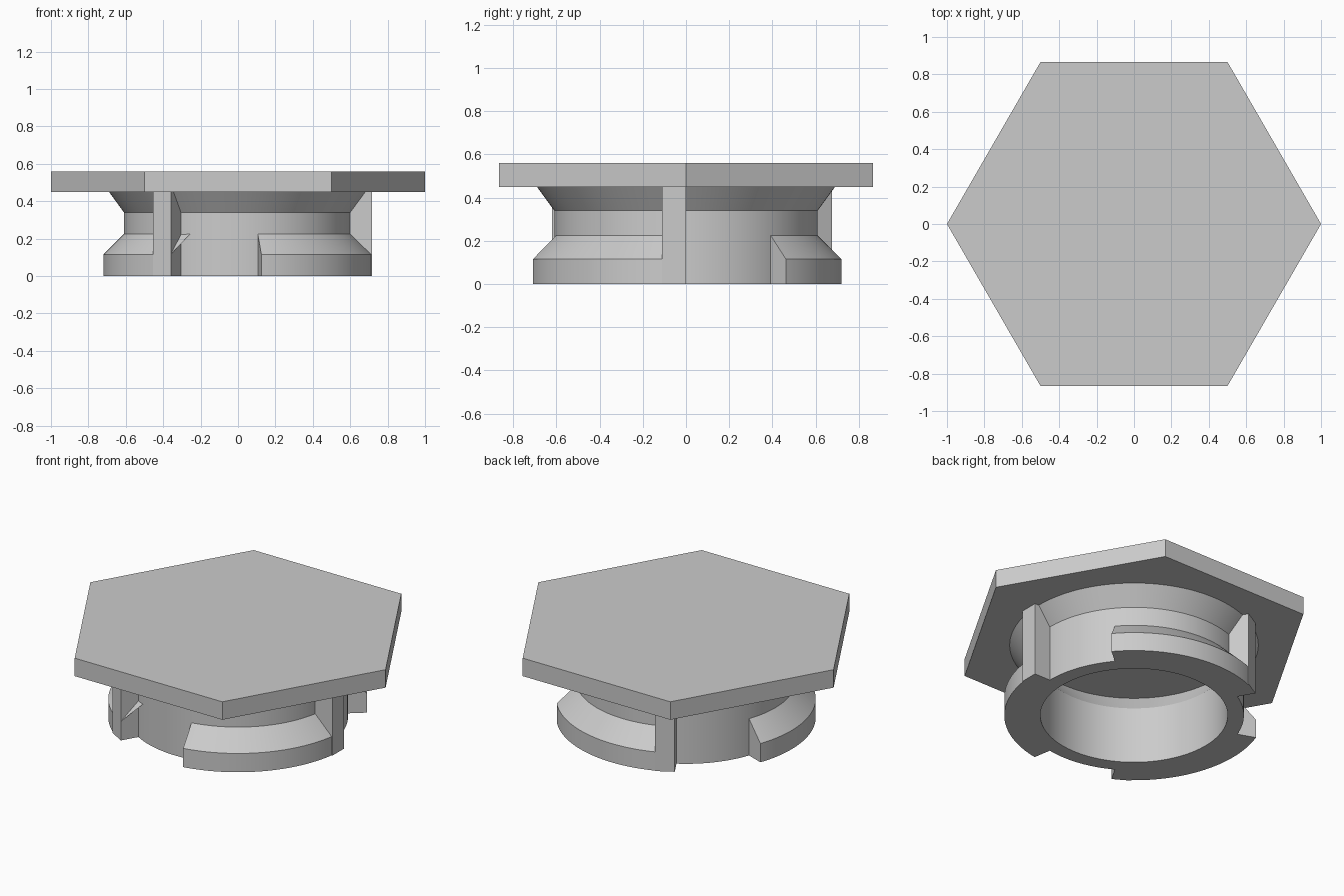
import bpy, bmesh
from math import radians
from mathutils import Matrix, Vector

if "Cube" in bpy.data.objects:
    bpy.data.objects.remove(bpy.data.objects["Cube"])

grey = bpy.data.materials.new("plain_grey")
grey.use_nodes = True
colour = (0.6, 0.6, 0.6, 1)
grey.diffuse_color = colour
grey.node_tree.nodes["Principled BSDF"].inputs["Base Color"].default_value = colour


def finish(name, bm, smooth=False):
    bmesh.ops.remove_doubles(bm, verts=bm.verts, dist=1e-5)
    bmesh.ops.recalc_face_normals(bm, faces=bm.faces)
    mesh = bpy.data.meshes.new(name)
    bm.to_mesh(mesh)
    bm.free()
    mesh.materials.append(grey)
    obj = bpy.data.objects.new(name, mesh)
    bpy.context.collection.objects.link(obj)
    if smooth:
        bpy.ops.object.select_all(action='DESELECT')
        obj.select_set(True)
        bpy.context.view_layer.objects.active = obj
        bpy.ops.object.shade_smooth_by_angle(angle=radians(25))
    return obj


def revolve(name, profile, start, end, steps):
    """Turn a closed (radius, z) profile about z between two angles."""
    bm = bmesh.new()
    full = end - start == 360
    rings = [[bm.verts.new(Matrix.Rotation(radians(start + (end - start) * i / steps), 3, 'Z')
                           @ Vector((r, 0, z))) for r, z in profile]
             for i in range(steps if full else steps + 1)]
    n = len(profile)
    for i in range(steps):
        a, b = rings[i], rings[(i + 1) % len(rings)]
        for j in range(n):
            k = (j + 1) % n
            bm.faces.new((a[j], a[k], b[k], b[j]))
    if not full:
        bm.faces.new(rings[0])
        bm.faces.new(rings[-1])
    return finish(name, bm, True)


def post(name, angle):
    """Upright stop whose inner side follows the flared neck."""
    bm = bmesh.new()
    side = [(0.58, 0), (0.717, 0), (0.717, PLATE_Z), (0.65, PLATE_Z), (0.58, 0.34)]
    face = bm.faces.new([bm.verts.new((x, -0.11, z)) for x, z in side])
    new = bmesh.ops.extrude_face_region(bm, geom=[face])["geom"]
    bmesh.ops.translate(bm, verts=[v for v in new if isinstance(v, bmesh.types.BMVert)],
                        vec=(0, 0.11, 0))
    bmesh.ops.rotate(bm, verts=bm.verts, matrix=Matrix.Rotation(radians(angle), 3, 'Z'))
    return finish(name, bm)


PLATE_Z, TOP_Z = 0.45, 0.56
NECK_R, LUG_R = 0.61, 0.72

# Hexagonal cap plate
bm = bmesh.new()
bmesh.ops.create_cone(bm, cap_ends=True, segments=6, radius1=1, radius2=1, depth=TOP_Z - PLATE_Z,
                      matrix=Matrix.Translation((0, 0, (TOP_Z + PLATE_Z) / 2))
                      @ Matrix.Rotation(radians(30), 4, 'Z'))
finish("hex_plate", bm)

# Hollow neck, flared under the plate
revolve("neck", [(0.52, 0), (NECK_R, 0), (NECK_R, 0.34), (0.69, PLATE_Z),
                 (0.59, PLATE_Z), (0.52, 0.345)], 0, 360, 144)

# Three bevelled locking lugs, each ending at a stop post
lug_profile = [(NECK_R - 0.005, 0), (LUG_R, 0), (LUG_R, 0.115),
               (NECK_R, 0.225), (NECK_R - 0.005, 0.225)]
for i, label in enumerate(("left", "back", "front")):
    turn = 120 * i
    revolve(label + "_lug", lug_profile, turn - 80, turn - 6, 32)
    post(label + "_stop_post", turn)

# Small bevel wedge beside the front post
bm = bmesh.new()
corners = [(-0.36, -0.622, 0.115), (-0.303, -0.526, 0.225), (-0.255, -0.554, 0.225),
           (-0.3, -0.52, 0.19)]
bmesh.ops.convex_hull(bm, input=[bm.verts.new(c) for c in corners])
finish("bevel_wedge", bm)
